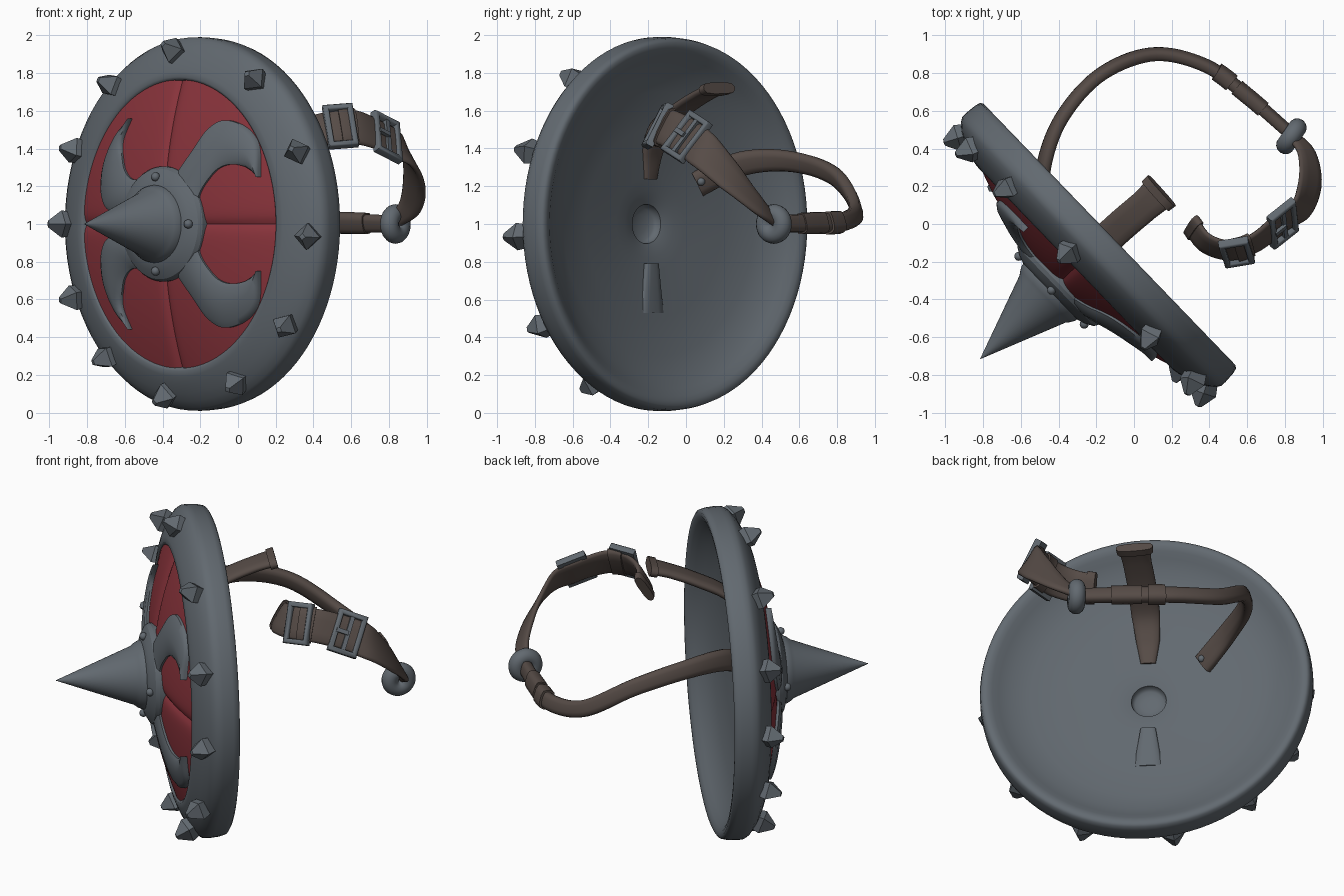
import bpy, bmesh, math
from mathutils import Vector, Matrix

if "Cube" in bpy.data.objects:
    bpy.data.objects.remove(bpy.data.objects["Cube"])


def material(name, col):
    m = bpy.data.materials.new(name)
    m.diffuse_color = (*col, 1)
    m.use_nodes = True
    m.node_tree.nodes["Principled BSDF"].inputs["Base Color"].default_value = m.diffuse_color
    return m


STEEL = material("dark steel", (0.122, 0.142, 0.162))
RED = material("red paint", (0.26, 0.035, 0.046))
LEATHER = material("brown leather", (0.093, 0.071, 0.062))

# shield frame: U sideways, V up, N out of the front face
U, V, N = Vector((0.694, -0.72, 0)), Vector((0, 0, 1)), Vector((-0.72, -0.694, 0))
O = Vector((-0.13, -0.055, 1.0))


def loc(u, v, h):
    return O + U * u + V * v + N * h


def finish(bm, name, mat, angle=35):
    bmesh.ops.remove_doubles(bm, verts=bm.verts, dist=1e-5)
    bmesh.ops.recalc_face_normals(bm, faces=bm.faces)
    me = bpy.data.meshes.new(name)
    bm.to_mesh(me)
    bm.free()
    me.materials.append(mat)
    ob = bpy.data.objects.new(name, me)
    bpy.context.collection.objects.link(ob)
    bpy.ops.object.select_all(action='DESELECT')
    ob.select_set(True)
    bpy.context.view_layer.objects.active = ob
    bpy.ops.object.shade_smooth_by_angle(angle=math.radians(angle))
    return ob


def grid(bm, rows, closed=False, loop=False):
    vs = [[bm.verts.new(p) for p in r] for r in rows]
    n = len(rows[0])
    for a, b in zip(vs, vs[1:] + (vs[:1] if loop else [])):
        for j in range(n if closed else n - 1):
            k = (j + 1) % n
            bm.faces.new((a[j], a[k], b[k], b[j]))
    return vs


def revolve(name, prof, mat, seg=96, angle=35, fn=None):
    """Turn (radius, height, optional sideways squeeze) around the shield axis."""
    bm = bmesh.new()
    rows = []
    for r, h, *sq in prof:
        row = []
        for i in range(seg):
            a = 2 * math.pi * i / seg
            u, v = r * math.cos(a), r * math.sin(a)
            row.append(loc(u * (sq[0] if sq else 1), v, fn(u, v) if fn else h))
        rows.append(row)
    grid(bm, rows, True)
    return finish(bm, name, mat, angle)


# shield body: hollow back, thick rounded rim
revolve("shield_body", [(0, .275), (.05, .272), (.085, .262), (.1, .25), (.104, .222), (.13, .213), (.18, .202),
                        (.25, .192), (.5, .167), (.7, .13), (.81, .088), (.875, .045), (.91, .017), (.935, .004),
                        (.962, 0), (.978, .01), (.986, .04), (.991, .10), (.99, .13), (.975, .155), (.94, .185),
                        (.90, .21, .99), (.85, .234, .98), (.81, .249, .97), (.78, .256, .96), (.766, .249, .96),
                        (.75, .2, .96)], STEEL, angle=50)


# red domed panels with pinched seams
def dome(u, v):
    return .385 - .235 * (u * u + v * v)


revolve("red_panels", [(.22 + .55 * i / 16, 0, .96) for i in range(17)], RED, 192,
        fn=lambda u, v: dome(u, v) - .022 * math.exp(-min(abs(u), abs(v)) / .03))

# central boss with long spike
revolve("boss_spike", [(.305, .33), (.305, .375), (.293, .397), (.25, .422), (.212, .435), (.206, .436), (.203, .45),
                       (.19, .474), (.174, .495), (0.001, .952)], STEEL, 64, 24)

# rivets on the boss ring
bm = bmesh.new()
for i in range(4):
    a = math.pi * i / 2
    bmesh.ops.create_uvsphere(bm, u_segments=12, v_segments=8, radius=.024,
                              matrix=Matrix.Translation(loc(.25 * math.cos(a), .25 * math.sin(a), .427)))
finish(bm, "boss_rivets", STEEL)


def spline(pts, n=8):
    pts = [Vector(p) for p in pts]
    q = [2 * pts[0] - pts[1]] + pts + [2 * pts[-1] - pts[-2]]
    out = []
    for i in range(1, len(q) - 2):
        a, b, c, d = q[i - 1:i + 3]
        for k in range(n):
            t = k / n
            out.append(0.5 * (2 * b + (c - a) * t + (2 * a - 5 * b + 4 * c - d) * t * t
                              + (3 * b - a - 3 * c + d) * t ** 3))
    return out + [pts[-1]]


# curved horn plates, mirrored top to bottom
RIGHT = ([(.1, .26), (.2, .39), (.28, .5), (.38, .55), (.515, .515), (.61, .42), (.64, .25)],
         [(.26, .1), (.28, .17), (.325, .235), (.38, .29), (.45, .315), (.55, .305), (.64, .25)])
LEFT = ([(-.27, .07), (-.37, .06), (-.475, .09), (-.53, .18), (-.525, .32), (-.445, .46), (-.325, .56)],
        [(-.1, .24), (-.17, .235), (-.25, .24), (-.31, .28), (-.345, .34), (-.372, .44), (-.325, .56)])
ACROSS = [(0, -.03), (0, .01), (.12, .024), (.5, .033), (.88, .024), (1, .01), (1, -.03)]
for side, (outer, inner) in (("right", RIGHT), ("left", LEFT)):
    for level, m in (("upper", 1), ("lower", -1)):
        bm = bmesh.new()
        rows = []
        for a, b in zip(spline([(*p, 0) for p in outer], 6), spline([(*p, 0) for p in inner], 6)):
            row = []
            for s, d in ACROSS:
                p = a.lerp(b, s)
                row.append(loc(p.x, p.y * m, dome(p.x, p.y) + d))
            rows.append(row)
        grid(bm, rows)
        finish(bm, f"horn_plate_{level}_{side}", STEEL, 50)

# blunt pyramid studs around the rim
bm = bmesh.new()
for deg in (95, 127, 155, 180, 205, 230, 261, 295, 325, 356, 24, 55):
    c, s = math.cos(math.radians(deg)), math.sin(math.radians(deg))
    axis = (U * c + V * s) * .45 + N * .89
    side = (V * c - U * s).normalized()
    other = axis.cross(side).normalized()
    r = .91 + .025 * max(c, 0)
    base = loc(r * c, r * s, .195)
    rows = [[base + axis * h + (side * x + other * y) * w for x, y in ((1, 0), (0, 1), (-1, 0), (0, -1))]
            for h, w in ((-.03, .06), (.035, .073), (.11, .018), (.114, .0))]
    grid(bm, rows, True)
finish(bm, "rim_studs", STEEL, 30)


def ribbon(name, rows, thick, mat=LEATHER):
    """Strap of rounded section; rows hold (point, tangent, width axis, width)."""
    bm = bmesh.new()
    rings = []
    for p, t, w, wd in rows:
        n = t.cross(w)
        x, y = wd / 2, thick / 2
        rings.append([p + w * a * x + n * b * y for a, b in
                      ((1, .3), (.85, .85), (.4, 1.05), (-.4, 1.05), (-.85, .85), (-1, .3),
                       (-1, -.3), (-.85, -.85), (-.4, -1.05), (.4, -1.05), (.85, -.85), (1, -.3))])
    vs = grid(bm, rings, True)
    bm.faces.new(vs[0])
    bm.faces.new(vs[-1])
    return finish(bm, name, mat, 65)


def frames(pts, widths, axis):
    ps = spline(pts)
    out = []
    for i, p in enumerate(ps):
        t = (ps[min(i + 1, len(ps) - 1)] - ps[max(i - 1, 0)]).normalized()
        w = axis(p)
        w = (w - t * w.dot(t)).normalized()
        k = min(i // 8, len(widths) - 2)
        f = i / 8 - k
        out.append((p, t, w, widths[k] * (1 - f) + widths[k + 1] * f))
    return out


def leaning(cx, cy, tilt):
    def axis(p):
        o = Vector((p.x - cx, p.y - cy, 0)).normalized()
        return V - o * tilt
    return axis


def grow(rows, d):
    return [(p, t, w, wd + d) for p, t, w, wd in rows]


# long strap looping behind the shield
A = frames([(-.485, .06, 1.21), (-.48, .3, 1.32), (-.385, .56, 1.33), (-.18, .79, 1.25), (.1, .9, 1.08),
            (.38, .84, 1.015), (.6, .68, 1.005), (.83, .48, 1.0)],
           [.14, .13, .11, .10, .10, .10, .10, .09], leaning(.1, .3, .3))
ribbon("long_strap", A, .06)
ribbon("strap_sleeve_1", grow(A[42:46], .02), .085)
ribbon("strap_sleeve_2", grow(A[46:52], .015), .075)
bm = bmesh.new()
bmesh.ops.create_uvsphere(bm, u_segments=12, v_segments=8, radius=.022,
                          matrix=Matrix.Translation(A[1][0] + Vector((.03, -.01, 0))))
finish(bm, "strap_rivet", STEEL)

# buckled arm strap
B = frames([(.84, .47, 1.02), (.915, .38, 1.10), (.935, .24, 1.24), (.89, .1, 1.38), (.78, .01, 1.455),
            (.64, -.1, 1.51), (.51, -.14, 1.51), (.38, -.1, 1.49), (.3, 0, 1.46)],
           [.08, .13, .18, .2, .2, .2, .2, .19, .17], leaning(.6, .2, .55))
ribbon("arm_strap", B, .035)
ribbon("arm_strap_fold", grow(B[41:47], .02), .055)
ribbon("arm_strap_end", grow(B[-4:], .02), .05)

# steel ring joining the two straps
bpy.ops.mesh.primitive_torus_add(major_radius=.055, minor_radius=.05, major_segments=32, minor_segments=14,
                                 location=(.835, .465, 1.0))
ring = bpy.context.object
ring.name = "joining_ring"
ring.rotation_euler = Vector((.8, -.55, 0)).to_track_quat('Z', 'Y').to_euler()
ring.data.materials.append(STEEL)
bpy.ops.object.shade_smooth_by_angle(angle=math.radians(40))


# buckles: one mitred frame, plus an optional centre bar and prong
def buckle(name, frame, length, width, prong):
    p, t, w, _ = frame
    n = t.cross(w)
    if n.dot(Vector((p.x - .6, p.y - .2, .05))) < 0:
        n = -n
    a, b = length / 2, width / 2
    bm = bmesh.new()
    sec = ((.015, -.005), (.015, .03), (.008, .038), (-.008, .038), (-.015, .03), (-.015, -.005))
    rows = [[p + t * sx * (a + d) + w * sy * (b + d) + n * z for d, z in sec]
            for sx, sy in ((1, 1), (-1, 1), (-1, -1), (1, -1))]
    grid(bm, rows, True, True)
    if prong:
        for x, z, lx, ly, lz in ((0, .02, .026, width, .025), (a / 2, .036, a, .026, .02)):
            m = Matrix((t, w, n)).transposed().to_4x4()
            m.translation = p + t * x + n * z
            bmesh.ops.create_cube(bm, size=1, matrix=m @ Matrix.Diagonal((lx, ly, lz, 1)))
    finish(bm, name, STEEL, 50)


buckle("prong_buckle", B[32], .15, .23, True)
buckle("end_buckle", B[46], .13, .22, False)

# broken hand grip curling up from the back
G = frames([loc(0, .24, .2), loc(0, .38, .175), loc(.005, .52, .1), loc(.01, .62, -.08), loc(.02, .685, -.24),
            loc(.025, .72, -.36)], [.09, .14, .17, .17, .17, .19], lambda p: U)
ribbon("hand_grip", G, .045)
ribbon("grip_end", grow(G[-4:], .03), .06)

# remaining lower grip tab on the back
ribbon("lower_grip_tab", [(loc(0, v, .185), V, U, w) for v, w in ((-.21, .09), (-.34, .13), (-.47, .17))], .04, STEEL)
